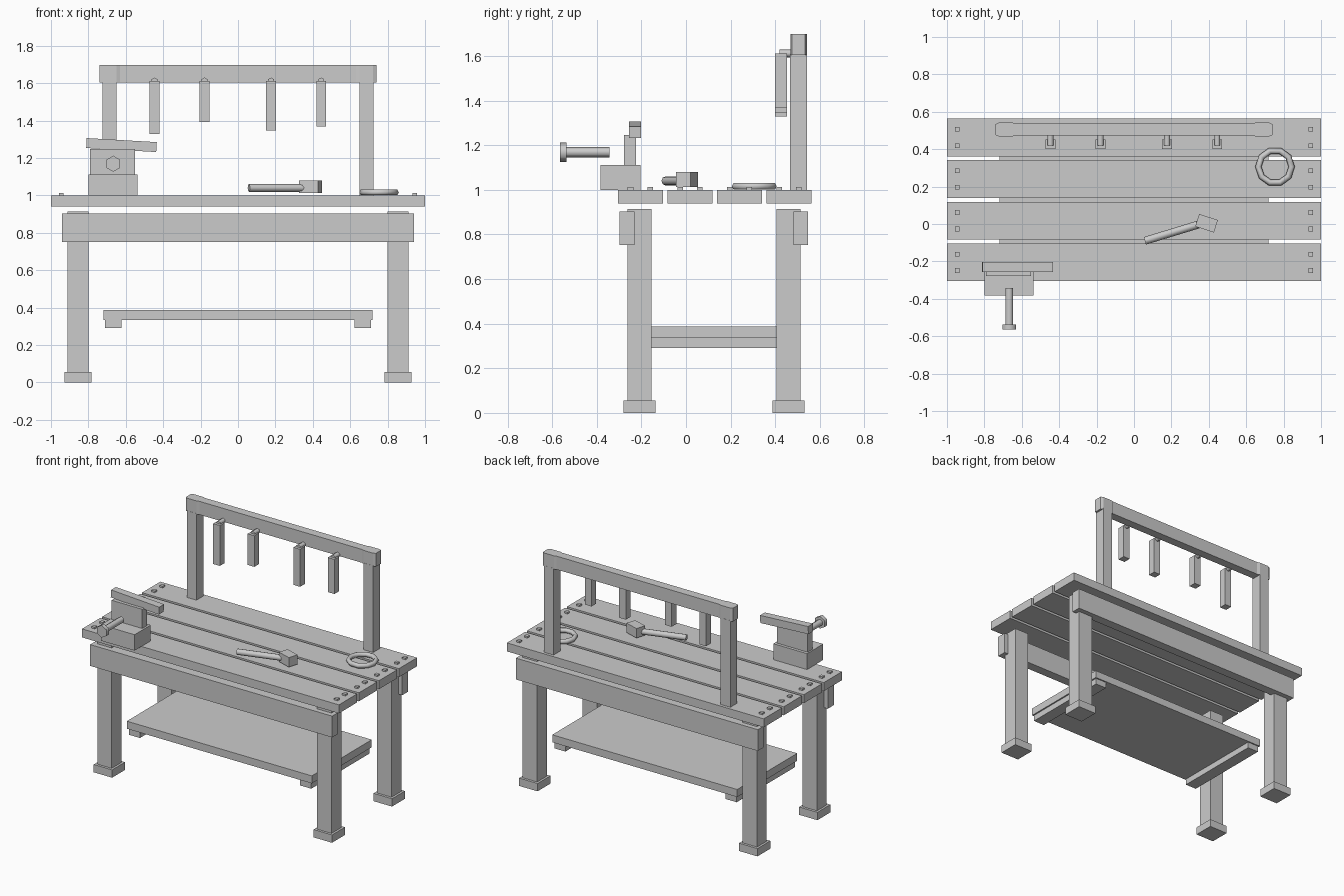
import bpy, bmesh
from math import radians, pi
from mathutils import Vector

if "Cube" in bpy.data.objects:
    bpy.data.objects.remove(bpy.data.objects["Cube"])


def box(name, x, y, z, rot=(0, 0, 0)):
    """Box from (min, max) ranges, turned about its own centre."""
    bm = bmesh.new()
    bmesh.ops.create_cube(bm, size=1)
    bmesh.ops.scale(bm, vec=(x[1] - x[0], y[1] - y[0], z[1] - z[0]), verts=bm.verts)
    return finish(name, bm, [(r[0] + r[1]) / 2 for r in (x, y, z)], rot)


def finish(name, bm, loc=(0, 0, 0), rot=(0, 0, 0)):
    mesh = bpy.data.meshes.new(name)
    bm.to_mesh(mesh)
    bm.free()
    ob = bpy.data.objects.new(name, mesh)
    ob.location, ob.rotation_euler = loc, rot
    bpy.context.collection.objects.link(ob)
    return ob


def rod(name, a, b, r, sides=6, smooth=True):
    """Low-sided cylinder between two points, one corner pointing up."""
    a, b = Vector(a), Vector(b)
    bpy.ops.mesh.primitive_cylinder_add(vertices=sides, radius=r, depth=(b - a).length, location=(a + b) / 2)
    ob = bpy.context.object
    ob.name = name
    ob.rotation_euler = (b - a).to_track_quat('Z', 'Y').to_euler()
    if smooth:
        bpy.ops.object.shade_smooth_by_angle(angle=radians(65))
    return ob


def around(c, w):
    return (c - w / 2, c + w / 2)


# Table top planks with bolts at both ends
for i in range(4):
    yc = -0.205 + i * 0.2225
    box("top_plank", (-1, 1), around(yc, 0.202), (0.94, 1.0))
    for sx in (-1, 1):
        for sy in (-1, 1):
            box("plank_bolt", around(sx * 0.945, 0.025), around(yc + sy * 0.044, 0.025), (0.99, 1.012))

# Legs, feet and shelf cleats
for sx in (-1, 1):
    for yc in (-0.208, 0.459):
        box("leg", around(sx * 0.856, 0.112), around(yc, 0.108), (0, 0.915))
        box("foot", around(sx * 0.856, 0.143), around(yc, 0.143), (0, 0.055))
    box("shelf_cleat", around(sx * 0.667, 0.086), (-0.2, 0.45), (0.292, 0.335))

# Aprons and lower shelf
box("front_apron", (-0.942, 0.942), (-0.298, -0.231), (0.752, 0.902))
box("back_apron", (-0.942, 0.942), (0.481, 0.547), (0.752, 0.902))
box("lower_shelf", (-0.72, 0.72), (-0.208, 0.459), (0.335, 0.388))

# Tool rack posts
for sx in (-1, 1):
    box("rack_post", around(sx * 0.688, 0.075), (0.467, 0.543), (1.0, 1.61))

# Rack rail: plan outline with thicker ends, extruded upwards
half = [(0.74, 0.029), (0.722, 0.037), (0.65, 0.037), (0.632, 0.031)]
front = [(-x, -y) for x, y in half] + [(x, -y) for x, y in reversed(half)]
outline = front + [(x, -y) for x, y in reversed(front)]
bm = bmesh.new()
face = bm.faces.new([bm.verts.new((x, y + 0.505, 1.604)) for x, y in outline])
ext = bmesh.ops.extrude_face_region(bm, geom=[face])
bmesh.ops.translate(bm, vec=(0, 0, 0.094), verts=[v for v in ext["geom"] if isinstance(v, bmesh.types.BMVert)])
bmesh.ops.recalc_face_normals(bm, faces=bm.faces)
finish("rack_rail", bm)

# Hanging tools on pegs
for xc, bottom in ((-0.447, 1.328), (-0.179, 1.393), (0.177, 1.348), (0.445, 1.369)):
    box("hanging_tool", around(xc, 0.052), (0.4, 0.453), (bottom, 1.612))
    rod("peg", (xc, 0.42, 1.612), (xc, 0.48, 1.612), 0.018)

# Vise
box("vise_base", (-0.8, -0.537), (-0.383, -0.204), (1.0, 1.112))
box("vise_jaw", (-0.79, -0.551), (-0.278, -0.225), (1.11, 1.247))
box("vise_top_bar", around(-0.623, 0.375), (-0.256, -0.202), around(1.269, 0.053), (0, radians(3.3), 0))
rod("vise_screw", (-0.667, -0.54, 1.169), (-0.667, -0.343, 1.169), 0.023)
rod("vise_screw_head", (-0.667, -0.564, 1.169), (-0.667, -0.536, 1.169), 0.043)

# Mallet
rod("mallet_handle", (0.058, -0.09, 1.04), (0.36, 0.002, 1.04), 0.021, 8)
box("mallet_head", around(0.388, 0.105), around(0.004, 0.07), (1.013, 1.08), (0, 0, radians(-18)))

# Ring lying on the top
bpy.ops.mesh.primitive_torus_add(major_segments=10, minor_segments=6, major_radius=0.089,
                                 minor_radius=0.017, location=(0.754, 0.306, 1.016))
bpy.context.object.name = "ring"
bpy.ops.object.shade_smooth_by_angle(angle=radians(65))
